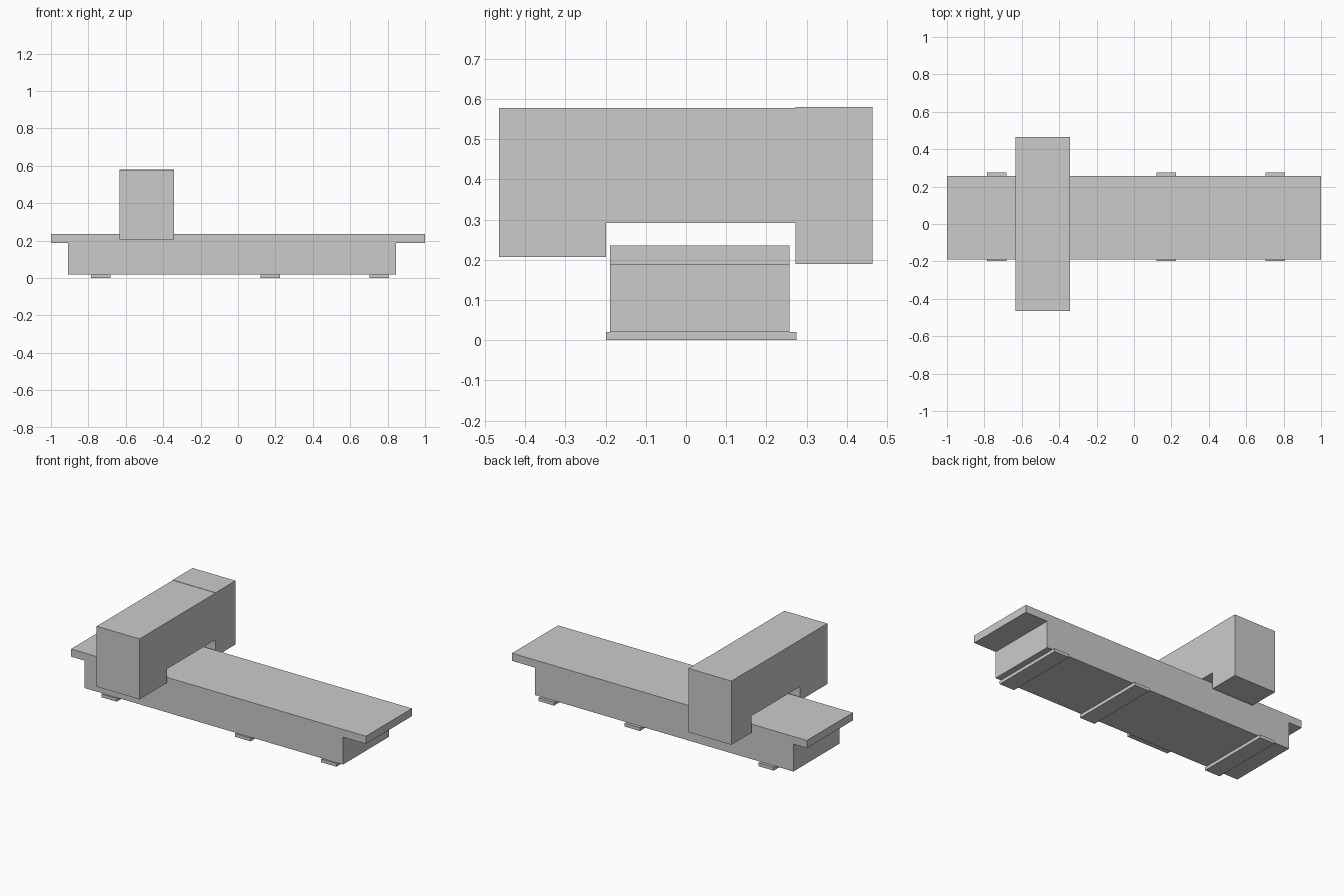
import bpy
import bmesh

if "Cube" in bpy.data.objects:
    bpy.data.objects.remove(bpy.data.objects["Cube"])


def extrude_profile(name, points, axis, start, end):
    """Extrude a closed 2D outline along x (points are y, z) or y (points are x, z)."""
    bm = bmesh.new()
    if axis == "x":
        verts = [bm.verts.new((start, a, b)) for a, b in points]
        offset = (end - start, 0, 0)
    else:
        verts = [bm.verts.new((a, start, b)) for a, b in points]
        offset = (0, end - start, 0)
    face = bm.faces.new(verts)
    result = bmesh.ops.extrude_face_region(bm, geom=[face], use_keep_orig=True)
    moved = [g for g in result["geom"] if isinstance(g, bmesh.types.BMVert)]
    bmesh.ops.translate(bm, verts=moved, vec=offset)
    bmesh.ops.recalc_face_normals(bm, faces=bm.faces)
    mesh = bpy.data.meshes.new(name)
    bm.to_mesh(mesh)
    bm.free()
    obj = bpy.data.objects.new(name, mesh)
    bpy.context.collection.objects.link(obj)
    return obj


def box(name, x, y, z):
    outline = [(x[0], z[0]), (x[1], z[0]), (x[1], z[1]), (x[0], z[1])]
    return extrude_profile(name, outline, "y", *y)


BODY_Y = (-0.189, 0.257)

# Long base and overhanging table top
box("base_body", (-0.908, 0.845), BODY_Y, (0.02, 0.188))
box("table_top", (-1.0, 1.0), BODY_Y, (0.188, 0.235))

# Cross bars that serve as feet
for i, x in enumerate((-0.735, 0.172, 0.755)):
    box(f"foot_bar_{i + 1}", (x - 0.052, x + 0.052), (-0.199, 0.275), (0.0, 0.02))

# Bridge with its front leg, spanning the table
bridge = [(-0.465, 0.207), (-0.199, 0.207), (-0.199, 0.292),
          (0.272, 0.292), (0.272, 0.578), (-0.465, 0.578)]
extrude_profile("bridge", bridge, "x", -0.633, -0.342)

# Slightly taller rear leg
box("rear_leg", (-0.633, -0.342), (0.272, 0.464), (0.189, 0.58))
